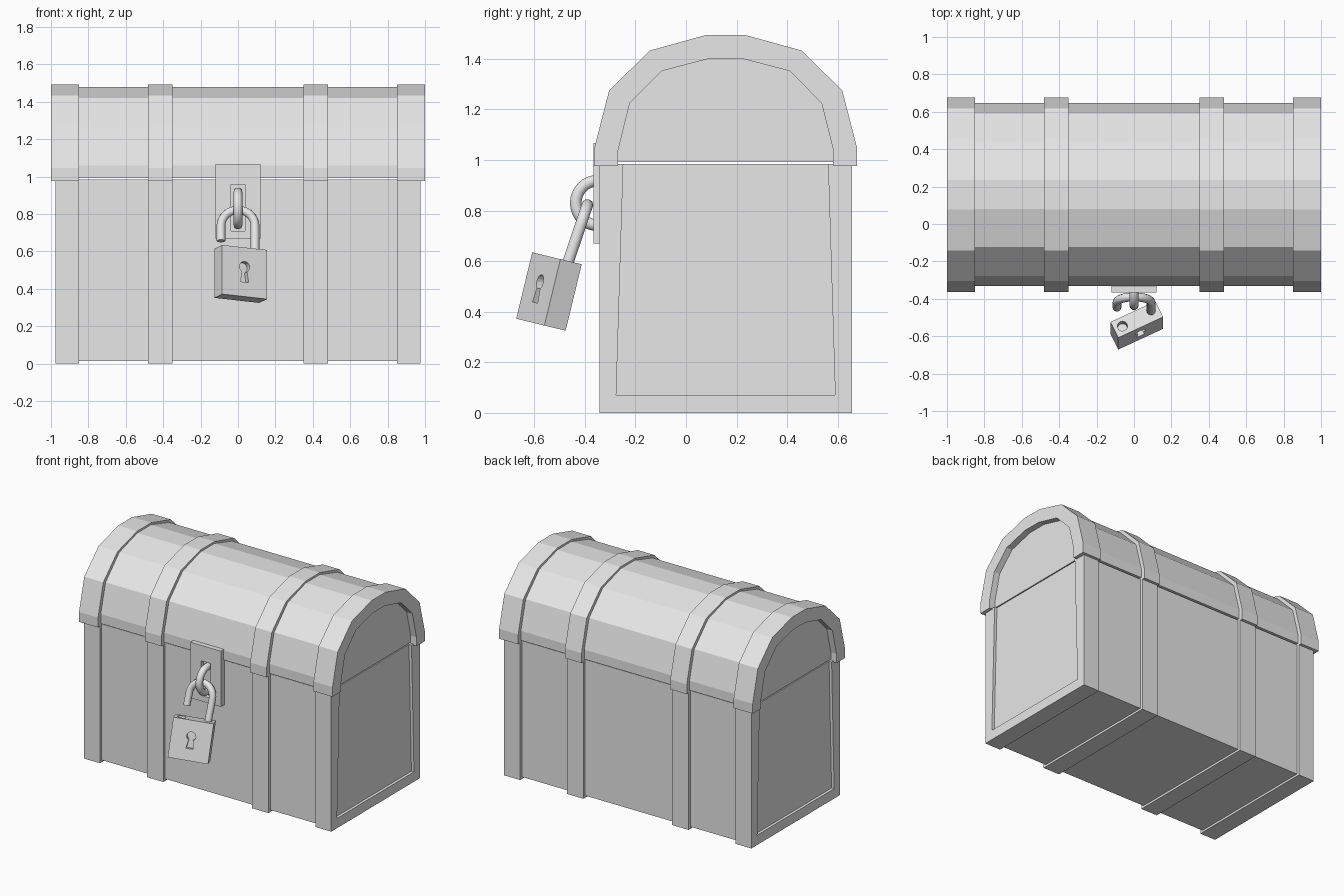
import bpy, bmesh, math
from mathutils import Matrix, Vector

cube = bpy.data.objects.get("Cube")
if cube:
    bpy.data.objects.remove(cube, do_unlink=True)

grey = bpy.data.materials.new("plain_grey")
grey.use_nodes = True
grey.diffuse_color = (0.8, 0.8, 0.8, 1)
grey.node_tree.nodes["Principled BSDF"].inputs["Base Color"].default_value = (0.8, 0.8, 0.8, 1)

MID_Y = 0.157  # centre line of the chest


def add(name, bm, matrix=None):
    bmesh.ops.recalc_face_normals(bm, faces=bm.faces)
    mesh = bpy.data.meshes.new(name)
    bm.to_mesh(mesh)
    bm.free()
    mesh.materials.append(grey)
    obj = bpy.data.objects.new(name, mesh)
    bpy.context.collection.objects.link(obj)
    if matrix:
        obj.matrix_world = matrix
    return obj


def prism(name, points, start, end, axis="x", matrix=None):
    """Extrude a closed outline along x (points are y, z) or y (points are x, z)."""
    bm = bmesh.new()
    place = (lambda a, b: (start, a, b)) if axis == "x" else (lambda a, b: (a, start, b))
    face = bm.faces.new([bm.verts.new(place(a, b)) for a, b in points])
    new = bmesh.ops.extrude_face_region(bm, geom=[face])["geom"]
    step = Vector((end - start, 0, 0)) if axis == "x" else Vector((0, end - start, 0))
    bmesh.ops.translate(bm, vec=step, verts=[v for v in new if isinstance(v, bmesh.types.BMVert)])
    return add(name, bm, matrix)


def rect(x0, x1, z0, z1):
    return [(x0, z0), (x1, z0), (x1, z1), (x0, z1)]


def mirrored(half):
    """Half outline (half width, z) going up, mirrored about the centre line."""
    return [(MID_Y - w, z) for w, z in half] + [(MID_Y + w, z) for w, z in reversed(half)]


def cut(obj, cutter):
    cutter.hide_render = True
    mod = obj.modifiers.new("cut", "BOOLEAN")
    mod.operation = "DIFFERENCE"
    mod.solver = "EXACT"
    mod.object = cutter
    bpy.context.view_layer.objects.active = obj
    bpy.ops.object.modifier_apply(modifier=mod.name)
    bpy.data.objects.remove(cutter, do_unlink=True)


def tube(name, path, radius):
    curve = bpy.data.curves.new(name, "CURVE")
    curve.dimensions = "3D"
    curve.bevel_depth = radius
    curve.bevel_resolution = 3
    curve.use_fill_caps = True
    spline = curve.splines.new("POLY")
    spline.points.add(len(path) - 1)
    for point, co in zip(spline.points, path):
        point.co = (*co, 1)
    obj = bpy.data.objects.new(name, curve)
    bpy.context.collection.objects.link(obj)
    bpy.ops.object.select_all(action="DESELECT")
    obj.select_set(True)
    bpy.context.view_layer.objects.active = obj
    bpy.ops.object.convert(target="MESH")
    obj = bpy.context.object
    obj.data.materials.clear()
    obj.data.materials.append(grey)
    bpy.ops.object.shade_smooth_by_angle(angle=math.radians(40))


# Box and domed lid
prism("chest_body", rect(MID_Y - 0.479, MID_Y + 0.479, 0.015, 0.985), -0.955, 0.955)
lid_half = [(0.489, 0.992), (0.489, 1.06), (0.435, 1.265), (0.28, 1.42), (0.078, 1.48)]
prism("lid", mirrored(lid_half), -0.955, 0.955)

# Raised bands: U-shaped round the box, arched over the lid
body_band = (mirrored([(0.499, 0.985), (0.499, 0)])
             + [(MID_Y + 0.405, 0.985), (MID_Y + 0.433, 0.07),
                (MID_Y - 0.433, 0.07), (MID_Y - 0.405, 0.985)])
outer = [(0.52, 0.976), (0.52, 1.046), (0.461, 1.275), (0.3, 1.433), (0.079, 1.494)]
inner = [(0.425, 0.976), (0.425, 1.04), (0.379, 1.225), (0.253, 1.352), (0.069, 1.4)]
lid_band = mirrored(outer) + mirrored(inner)[::-1]
for side, sign in (("left", 1), ("right", -1)):
    prism(f"{side}_end_body_band", body_band, sign * 0.85, sign * 0.975)
    prism(f"{side}_end_lid_band", lid_band, sign * 0.85, sign)
    prism(f"{side}_middle_body_band", body_band, sign * 0.35, sign * 0.48)
    prism(f"{side}_middle_lid_band", lid_band, sign * 0.35, sign * 0.48)

# Hasp plate with its slot, and the staple through it
plate = prism("hasp_plate", rect(-0.12, 0.12, 0.67, 1.067), -0.365, -0.31, "y")
cut(plate, prism("slot_cutter", rect(-0.037, 0.037, 0.71, 0.957), -0.5, -0.335, "y"))
arc = [math.pi * i / 16 for i in range(17)]
staple = [(0, -0.35 - 0.086 * math.sin(a), 0.83 + 0.088 * math.cos(a)) for a in arc]
staple = [(0, -0.315, 0.918)] + staple + [(0, -0.315, 0.742)]
tube("staple", staple, 0.024)

# Padlock body, hanging turned and tilted, with keyhole and shackle hole
pose = (Matrix.Translation((0.015, -0.542, 0.48))
        @ Matrix.Rotation(math.radians(-13.6), 4, "X")
        @ Matrix.Rotation(math.radians(25.5), 4, "Z"))
lock = prism("padlock_body", rect(-0.133, 0.133, -0.135, 0.135), -0.048, 0.048, "y", pose)
circle = [2 * math.pi * i / 16 for i in range(16)]
keyhole = [(0.03 * math.cos(a), 0.028 + 0.03 * math.sin(a)) for a in circle]
cut(lock, prism("keyhole_cutter", keyhole, -0.1, -0.015, "y", pose))
slot = [(-0.012, 0.015), (0.012, 0.015), (0.024, -0.055), (-0.024, -0.055)]
cut(lock, prism("keyslot_cutter", slot, -0.1, -0.0151, "y", pose))
bm = bmesh.new()
bmesh.ops.create_cone(bm, cap_ends=True, segments=16, radius1=0.027, radius2=0.027, depth=0.12,
                      matrix=Matrix.Translation((-0.085, 0, 0.135)))
cut(lock, add("hole_cutter", bm, pose))

# Open shackle: long leg in the lock, short leg free
down = Vector((0, -0.32, -0.947))
top = Vector((0, -0.39, 0.822))
bend = [top + down * (0.09 * (1 - math.sin(a))) + Vector((0.091 * math.cos(a), 0, 0)) for a in arc]
long_end = bend[0] + down * 0.19
short_end = bend[-1] + down * 0.085
tube("padlock_shackle", [long_end] + bend + [short_end], 0.0235)
